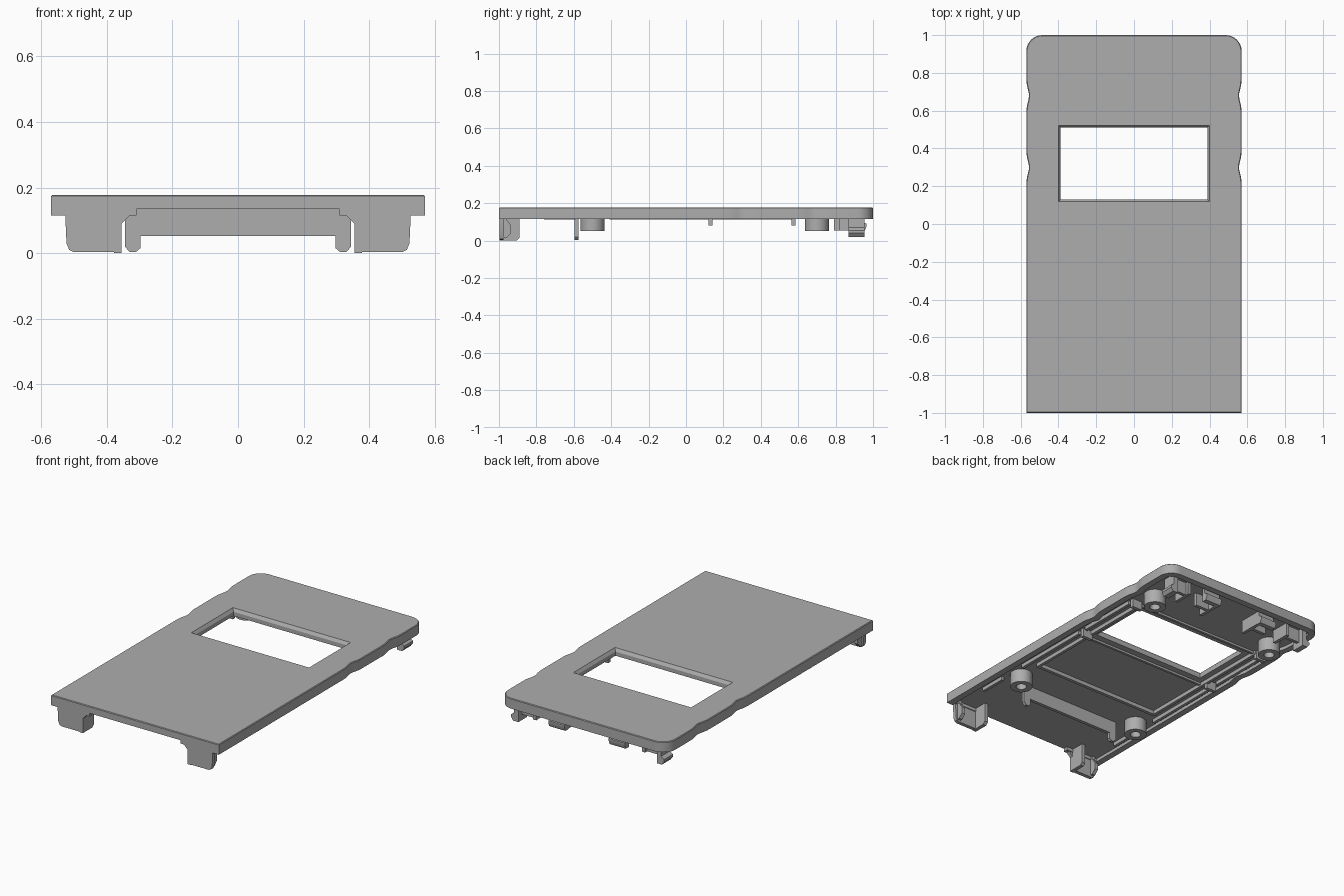
import bpy, bmesh, math
from mathutils import Vector

if "Cube" in bpy.data.objects:
    bpy.data.objects.remove(bpy.data.objects["Cube"])

GREY = (0.42, 0.42, 0.42, 1)
mat = bpy.data.materials.new("plain grey plastic")
mat.use_nodes = True
mat.diffuse_color = GREY
mat.node_tree.nodes["Principled BSDF"].inputs["Base Color"].default_value = GREY

ROOF, RIM, TOP = 0.135, 0.115, 0.178
SINK = 0.14  # parts run slightly into the roof


def finish(name, bm):
    bmesh.ops.recalc_face_normals(bm, faces=bm.faces)
    me = bpy.data.meshes.new(name)
    bm.to_mesh(me)
    bm.free()
    me.materials.append(mat)
    ob = bpy.data.objects.new(name, me)
    bpy.context.collection.objects.link(ob)
    return ob


def prism(name, pts, axis, lo, hi):
    """Extrude a 2D outline along an axis from lo to hi."""
    place = {"x": lambda a, b, t: (t, a, b),
             "y": lambda a, b, t: (a, t, b),
             "z": lambda a, b, t: (a, b, t)}[axis]
    bm = bmesh.new()
    rings = [[bm.verts.new(place(a, b, t)) for a, b in pts] for t in (lo, hi)]
    bm.faces.new(rings[0])
    bm.faces.new(rings[1])
    n = len(pts)
    for i in range(n):
        j = (i + 1) % n
        bm.faces.new((rings[0][i], rings[0][j], rings[1][j], rings[1][i]))
    return finish(name, bm)


def box(name, x0, x1, y0, y1, z0, z1=SINK):
    return prism(name, [(x0, y0), (x1, y0), (x1, y1), (x0, y1)], "z", z0, z1)


def both(name, make):
    """Make a part on the left and its mirror on the right."""
    ob = make("left_" + name)
    me = ob.data.copy()
    for v in me.vertices:
        v.co.x = -v.co.x
    me.flip_normals()
    twin = bpy.data.objects.new("right_" + name, me)
    bpy.context.collection.objects.link(twin)


def cut(ob, cutter):
    cutter.hide_render = True
    mod = ob.modifiers.new("cut", "BOOLEAN")
    mod.operation = "DIFFERENCE"
    mod.solver = "EXACT"
    mod.object = cutter
    bpy.context.view_layer.objects.active = ob
    bpy.ops.object.modifier_apply(modifier=mod.name)
    bpy.data.objects.remove(cutter)


def outline(inset, front):
    """Half outline with finger grips and a rounded back corner, mirrored."""
    w, r = 0.57 - inset, 0.085 - inset
    half = [(w, front)]
    for i in range(37):
        y = 0.21 + 0.56 * i / 36
        dip = sum(math.exp(-((y - c) / 0.045) ** 2) for c in (0.30, 0.68))
        half.append((w - 0.014 * dip, y))
    for i in range(9):
        a = math.pi / 2 * i / 8
        half.append((w - r + r * math.cos(a), 1 - inset - r + r * math.sin(a)))
    return half + [(-x, y) for x, y in reversed(half)]


# Cover plate: grip outline, hollow underside, open front, display window
cover = prism("cover_plate", outline(0, -1), "z", RIM, TOP)
bm = bmesh.new()
bm.from_mesh(cover.data)
edges = [e for e in bm.edges if all(v.co.z > TOP - 0.001 for v in e.verts)]
bmesh.ops.bevel(bm, geom=edges, offset=0.004, segments=1, affect="EDGES")
bm.to_mesh(cover.data)
bm.free()
cut(cover, prism("pocket_cutter", outline(0.04, -0.97), "z", 0.05, ROOF))
cut(cover, box("front_cutter", -0.31, 0.31, -1.1, -0.9, 0.05, ROOF))

bm = bmesh.new()
rings = []
for z, g in ((0.05, 0), (0.16, 0), (TOP, 0.012), (0.3, 0.012)):
    rings.append([bm.verts.new((sx * (0.388 + g), 0.32 + sy * (0.19 + g), z))
                  for sx, sy in ((-1, -1), (1, -1), (1, 1), (-1, 1))])
bm.faces.new(rings[0])
bm.faces.new(rings[-1])
for lo, hi in zip(rings, rings[1:]):
    for i in range(4):
        j = (i + 1) % 4
        bm.faces.new((lo[i], lo[j], hi[j], hi[i]))
cut(cover, finish("window_cutter", bm))

# Front legs: face plate with brace, inner wall, gusset
leg = [(0.31, ROOF), (0.355, 0.09), (0.355, 0.003), (0.50, 0.003), (0.515, 0.01),
       (0.523, 0.03), (0.527, RIM), (0.527, SINK), (0.31, SINK)]
both("leg_face", lambda n: prism(n, leg, "y", -0.998, -0.975))
wall = [(-0.998, SINK), (-0.998, 0), (-0.905, 0), (-0.89, 0.015), (-0.89, SINK)]
both("leg_wall", lambda n: prism(n, wall, "x", 0.355, 0.378))
gusset = [(-0.98, SINK), (-0.98, 0.015), (-0.96, 0.015), (-0.935, 0.04),
          (-0.935, 0.08), (-0.96, RIM), (-0.96, SINK)]
both("leg_gusset", lambda n: prism(n, gusset, "x", 0.49, 0.512))

# Cross bar with two feet
bar = [(0.345, SINK), (0.345, 0.02), (0.33, 0.003), (0.312, 0.003),
       (0.298, 0.015), (0.298, 0.052)]
bar += [(-x, z) for x, z in reversed(bar)]
prism("cross_bar", bar, "y", -0.595, -0.575)


# Screw bosses: hollow cylinders
def boss(name, x, y, r=0.064, hole=0.03, low=0.052, n=32):
    bm = bmesh.new()
    prof = [(r, SINK), (r, low), (hole, low), (hole, SINK)]
    rings = [[bm.verts.new((x + q * math.cos(math.tau * i / n),
                            y + q * math.sin(math.tau * i / n), z))
              for i in range(n)] for q, z in prof]
    for k in range(4):
        a, b = rings[k], rings[(k + 1) % 4]
        for i in range(n):
            j = (i + 1) % n
            bm.faces.new((a[i], a[j], b[j], b[i]))
    return finish(name, bm)


for label, y in (("front", -0.5), ("back", 0.70)):
    both(label + "_screw_boss", lambda n: boss(n, 0.43, y))

# Rails, ribs and small nubs under the roof
for k, (y0, y1) in enumerate(((-0.76, -0.59), (-0.41, 0.1), (0.16, 0.55))):
    both(f"side_rail_{k + 1}", lambda n: box(n, 0.485, 0.503, y0, y1, 0.112))
both("window_rail", lambda n: box(n, 0.425, 0.443, -0.33, 0.58, 0.112))
box("middle_rib", -0.443, 0.443, -0.35, -0.33, 0.112)
box("window_front_rib", -0.425, 0.425, 0.075, 0.09, 0.122)
box("window_back_rib", -0.425, 0.425, 0.55, 0.565, 0.122)
for k, y in enumerate((0.13, 0.575)):
    both(f"nub_{k + 1}", lambda n: box(n, 0.43, 0.50, y - 0.011, y + 0.011, 0.082))

# Corner clips with outward hooks
hook = [(0.47, SINK), (0.47, 0.02), (0.505, 0.02), (0.52, 0.04),
        (0.52, 0.055), (0.50, 0.07), (0.50, SINK)]
both("corner_clip", lambda n: prism(n, hook, "y", 0.87, 0.955))
both("corner_wall", lambda n: box(n, 0.36, 0.38, 0.82, 0.94, 0.055))
both("corner_web", lambda n: box(n, 0.38, 0.47, 0.90, 0.92, 0.055))

# Back clips with side walls
tab = [(0.925, SINK), (0.925, 0.052), (0.955, 0.052), (0.965, 0.075),
       (0.965, 0.09), (0.945, 0.10), (0.945, SINK)]
both("back_clip", lambda n: prism(n, tab, "x", 0.15, 0.26))
both("back_clip_wall", lambda n: box(n, 0.15, 0.17, 0.79, 0.93, 0.055))
both("back_clip_web", lambda n: box(n, 0.17, 0.26, 0.85, 0.87, 0.055))

# Smooth shading with sharp edges kept
for ob in bpy.context.scene.objects:
    ob.select_set(ob.type == "MESH")
bpy.context.view_layer.objects.active = cover
bpy.ops.object.shade_smooth_by_angle(angle=math.radians(30))
